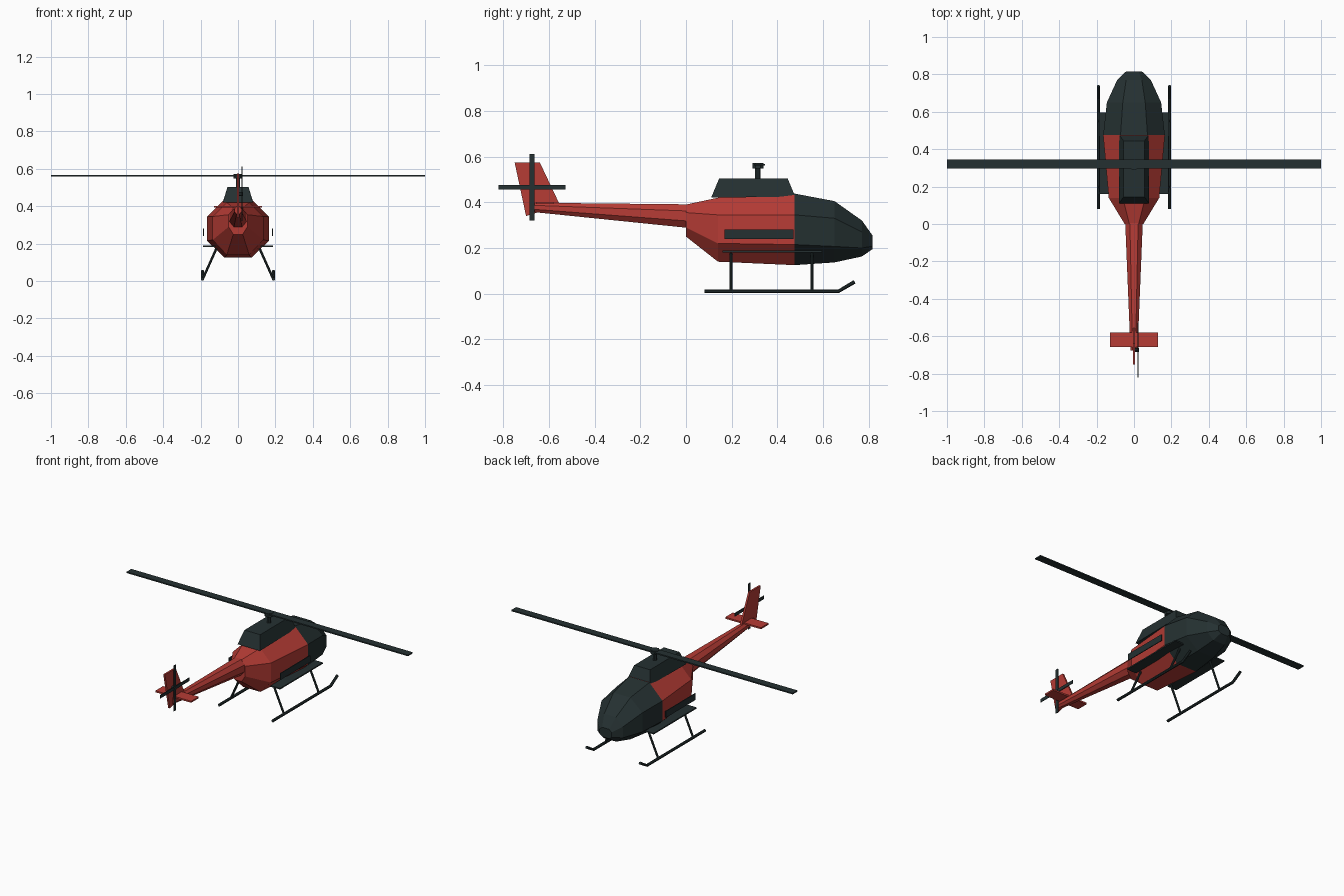
import bpy, bmesh, math
from mathutils import Vector

if "Cube" in bpy.data.objects:
    bpy.data.objects.remove(bpy.data.objects["Cube"])


def material(name, rgb):
    m = bpy.data.materials.new(name)
    m.diffuse_color = (*rgb, 1)
    m.use_nodes = True
    m.node_tree.nodes["Principled BSDF"].inputs["Base Color"].default_value = m.diffuse_color
    return m


RED = material("red paint", (0.47, 0.045, 0.036))
DARK = material("dark slate", (0.018, 0.030, 0.031))


def finish(name, bm, mats):
    bmesh.ops.recalc_face_normals(bm, faces=bm.faces[:])
    me = bpy.data.meshes.new(name)
    bm.to_mesh(me)
    bm.free()
    for m in mats:
        me.materials.append(m)
    ob = bpy.data.objects.new(name, me)
    bpy.context.collection.objects.link(ob)
    return ob


def loft(name, rings, mats, split=None):
    """Skin a list of vertex rings and cap both ends."""
    bm = bmesh.new()
    vs = [[bm.verts.new(p) for p in r] for r in rings]
    n = len(vs[0])
    for a, b in zip(vs, vs[1:]):
        for i in range(n):
            bm.faces.new((a[i], a[(i + 1) % n], b[(i + 1) % n], b[i]))
    bm.faces.new(vs[0])
    bm.faces.new(vs[-1])
    if split is not None:
        for f in bm.faces:
            f.material_index = int(f.calc_center_median().y > split)
    return finish(name, bm, mats)


def octagon(y, w, wt, z0, z1, z2, z3):
    """Section: half width, half width of flats, bottom, lower side, upper side, top."""
    right = [(wt, z0), (w, z1), (w, z2), (wt, z3)]
    return [(x, y, z) for x, z in right] + [(-x, y, z) for x, z in reversed(right)]


def box(name, x, y, z, mat):
    bm = bmesh.new()
    bmesh.ops.create_cube(bm, size=1)
    for v in bm.verts:
        v.co = [(a[0] + a[1]) / 2 + c * (a[1] - a[0]) for a, c in zip((x, y, z), v.co)]
    return finish(name, bm, [mat])


def rod(name, points, r, mat, n=8):
    """Round bar through points lying in one plane."""
    pts = [Vector(p) for p in points]
    rings = []
    for i, p in enumerate(pts):
        d = (pts[min(i + 1, len(pts) - 1)] - pts[max(i - 1, 0)]).normalized()
        u = d.cross(Vector((1, 0, 0)) if abs(d.x) < 0.9 else Vector((0, 0, 1))).normalized()
        v = d.cross(u)
        rings.append([p + r * (u * math.cos(t) + v * math.sin(t))
                      for t in (2 * math.pi * (k + 0.5) / n for k in range(n))])
    return loft(name, rings, [mat])


# Cabin with dark nose
loft("fuselage", [octagon(*s) for s in (
    (0.0, 0.05, 0.025, 0.25, 0.29, 0.355, 0.39),
    (0.14, 0.135, 0.06, 0.14, 0.22, 0.345, 0.42),
    (0.475, 0.165, 0.072, 0.125, 0.215, 0.345, 0.438),
    (0.65, 0.145, 0.06, 0.137, 0.207, 0.33, 0.405),
    (0.77, 0.09, 0.042, 0.163, 0.20, 0.27, 0.32),
    (0.816, 0.042, 0.025, 0.195, 0.208, 0.24, 0.255))], [RED, DARK], 0.475)

# Tail boom, fin and stabilizer
loft("tail_boom", [octagon(0.01, 0.047, 0.022, 0.288, 0.318, 0.362, 0.391),
                   octagon(-0.675, 0.019, 0.008, 0.358, 0.37, 0.387, 0.398)], [RED])
fin = [(-0.75, 0.575), (-0.64, 0.575), (-0.555, 0.395), (-0.66, 0.352), (-0.70, 0.34)]
loft("tail_fin", [[(x, y, z) for y, z in fin] for x in (-0.006, 0.006)], [RED])
box("stabilizer", (-0.127, 0.127), (-0.657, -0.58), (0.392, 0.402), RED)

# Engine cowling
loft("engine_cowling", [
    [(-0.08, 0.11, 0.42), (0.08, 0.11, 0.42), (0.08, 0.478, 0.425), (-0.08, 0.478, 0.425)],
    [(-0.056, 0.145, 0.504), (0.056, 0.145, 0.504),
     (0.056, 0.445, 0.504), (-0.056, 0.445, 0.504)]], [DARK])

# Main rotor
rod("rotor_mast", [(0, 0.315, 0.49), (0, 0.315, 0.555)], 0.013, DARK)
rod("rotor_hub", [(0, 0.315, 0.547), (0, 0.315, 0.571)], 0.027, DARK)
box("main_rotor_blades", (-1, 1), (0.297, 0.345), (0.56, 0.568), DARK)

# Tail rotor
rod("tail_rotor_hub", [(0, -0.673, 0.465), (0.028, -0.673, 0.465)], 0.012, DARK)
box("tail_rotor_blade_vertical", (0.02, 0.024), (-0.684, -0.662), (0.32, 0.612), DARK)
box("tail_rotor_blade_horizontal", (0.02, 0.024), (-0.82, -0.528), (0.455, 0.476), DARK)

# Landing gear, side steps and side panels on both sides
for side, s in (("left", -1), ("right", 1)):
    rod(side + "_skid", [(s * 0.19, 0.08, 0.011), (s * 0.19, 0.668, 0.011),
                         (s * 0.19, 0.738, 0.052)], 0.009, DARK)
    for end, y in (("rear", 0.197), ("front", 0.551)):
        rod(f"{side}_{end}_strut", [(s * 0.188, y, 0.012), (s * 0.115, y, 0.175)], 0.007, DARK)
    box(side + "_step", sorted((s * 0.12, s * 0.187)), (0.16, 0.595), (0.181, 0.189), DARK)
    box(side + "_panel", sorted((s * 0.181, s * 0.186)), (0.168, 0.47), (0.24, 0.282), DARK)
